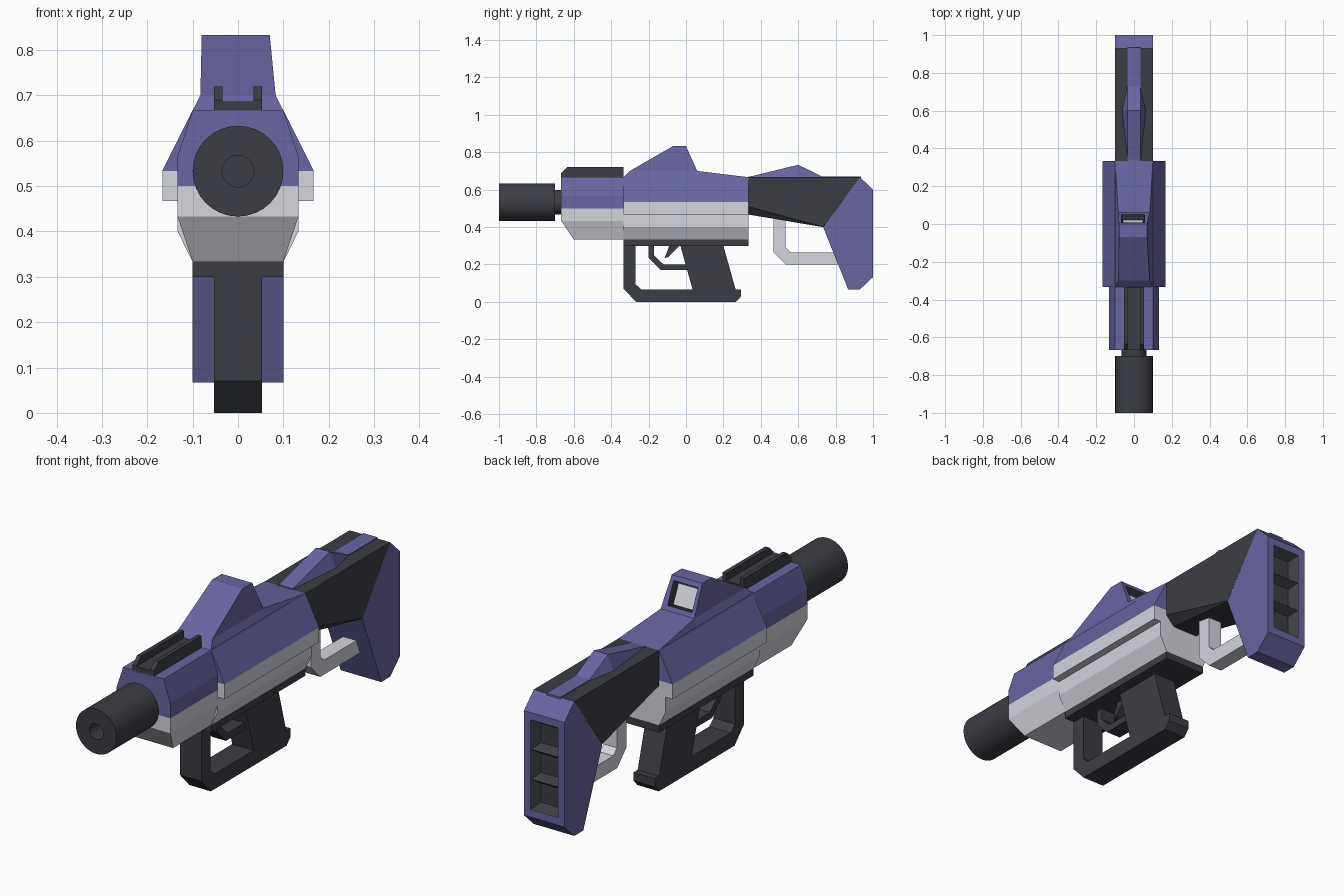
import bpy, bmesh, math
from mathutils import Matrix, Vector

if "Cube" in bpy.data.objects:
    bpy.data.objects.remove(bpy.data.objects["Cube"])


def material(name, rgb):
    m = bpy.data.materials.new(name)
    m.diffuse_color = (*rgb, 1)
    m.use_nodes = True
    m.node_tree.nodes["Principled BSDF"].inputs["Base Color"].default_value = m.diffuse_color
    return m


PURPLE = material("purple", (0.14, 0.13, 0.36))
LIGHT = material("light_grey", (0.66, 0.67, 0.73))
DARK = material("dark_grey", (0.045, 0.048, 0.058))


def finish(name, bm, mat):
    bmesh.ops.remove_doubles(bm, verts=bm.verts, dist=1e-5)
    bmesh.ops.recalc_face_normals(bm, faces=bm.faces)
    me = bpy.data.meshes.new(name)
    bm.to_mesh(me)
    bm.free()
    me.materials.append(mat)
    ob = bpy.data.objects.new(name, me)
    bpy.context.collection.objects.link(ob)
    return ob


def loft(name, rings, mat):
    """Skin equal-length rings of points and cap both ends."""
    bm = bmesh.new()
    vs = [[bm.verts.new(p) for p in r] for r in rings]
    n = len(vs[0])
    for a, b in zip(vs, vs[1:]):
        for i in range(n):
            j = (i + 1) % n
            bm.faces.new((a[i], a[j], b[j], b[i]))
    bm.faces.new(vs[0])
    bm.faces.new(vs[-1])
    bmesh.ops.dissolve_degenerate(bm, dist=1e-5, edges=bm.edges)
    return finish(name, bm, mat)


def plate(name, profile, half, mat):
    """Side profile (y, z) extruded across x."""
    return loft(name, [[(x, y, z) for y, z in profile] for x in (-half, half)], mat)


def section(y, half):
    """Mirror a half cross-section (x, z) into a full ring at y."""
    return [(x, y, z) for x, z in half] + [(-x, y, z) for x, z in reversed(half)]


def body(name, y0, y1, half, mat):
    return loft(name, [section(y0, half), section(y1, half)], mat)


def box(name, centre, size, tilt, mat, inset=0, depth=0):
    """Box, optionally with a recess pushed into its rear (+y) face."""
    bm = bmesh.new()
    bmesh.ops.create_cube(bm, size=1)
    bmesh.ops.scale(bm, vec=size, verts=bm.verts)
    if inset:
        face = max(bm.faces, key=lambda f: f.calc_center_median().y)
        bmesh.ops.inset_region(bm, faces=[face], thickness=inset)
        bmesh.ops.translate(bm, vec=(0, -depth, 0), verts=face.verts)
    bmesh.ops.transform(bm, verts=bm.verts,
                        matrix=Matrix.Translation(centre) @ Matrix.Rotation(tilt, 4, 'X'))
    return finish(name, bm, mat)


def cut(ob, cutter):
    mod = ob.modifiers.new("cut", 'BOOLEAN')
    mod.operation, mod.solver, mod.object = 'DIFFERENCE', 'EXACT', cutter
    bpy.context.view_layer.objects.active = ob
    bpy.ops.object.modifier_apply(modifier=mod.name)
    bpy.data.objects.remove(cutter)


# Hollow muzzle and its neck
def circle(r, y, n=32):
    return [(r * math.cos(2 * math.pi * i / n), y, 0.533 + r * math.sin(2 * math.pi * i / n))
            for i in range(n)]


muzzle = loft("muzzle", [circle(r, y) for r, y in (
    (0.035, -0.9), (0.035, -1), (0.1, -1), (0.1, -0.7), (0.065, -0.7), (0.065, -0.65))], DARK)
bpy.context.view_layer.objects.active = muzzle
muzzle.select_set(True)
bpy.ops.object.shade_smooth_by_angle(angle=math.radians(30))
muzzle.select_set(False)

# Handguard: purple top, grey bottom with sloped nose
body("handguard_top", -0.667, -0.333, [(0.1, 0.667), (0.133, 0.567), (0.133, 0.5)], PURPLE)
nose = [(0.133, 0.5), (0.133, 0.433), (0.133, 0.433)]
full = [(0.133, 0.5), (0.133, 0.433), (0.1, 0.333)]
loft("handguard_bottom", [section(-0.667, nose), section(-0.6, full), section(-0.333, full)], LIGHT)

# Top rail: base with two prongs
plate("rail_base", [(-0.667, 0.66), (-0.667, 0.687), (-0.333, 0.687), (-0.333, 0.66)], 0.053, DARK)
for side, label in ((-1, "left"), (1, "right")):
    prong = [(-0.667, 0.68), (-0.667, 0.69), (-0.635, 0.72), (-0.333, 0.72), (-0.333, 0.68)]
    loft("rail_prong_" + label,
         [[(side * x, y, z) for y, z in prong] for x in (0.034, 0.053)], DARK)

# Receiver
body("receiver_top", -0.333, 0.333, [(0.1, 0.667), (0.167, 0.533)], PURPLE)
body("receiver_bottom", -0.333, 0.333,
     [(0.167, 0.533), (0.167, 0.467), (0.133, 0.467), (0.133, 0.4), (0.1, 0.333)], LIGHT)
body("under_rail", -0.333, 0.333, [(0.1, 0.333), (0.1, 0.3)], DARK)

# Sight hump with a recessed rear window
rings = []
for y, right, left, z in ((-0.333, 0.1, 0.1, 0.667), (-0.3, 0.083, 0.083, 0.7),
                          (-0.07, 0.07, 0.08, 0.833), (0, 0.07, 0.08, 0.833),
                          (0.06, 0.083, 0.083, 0.7), (0.333, 0.1, 0.1, 0.667)):
    low = min(z, 0.7)
    w = 0.1 if z < 0.68 else 0.083
    rings.append([(0.1, y, 0.66), (w, y, low), (right, y, z),
                  (-left, y, z), (-w, y, low), (-0.1, y, 0.66)])
hump = loft("sight_hump", rings, PURPLE)
tilt = math.atan2(0.06, 0.133)
normal = Vector((0, math.cos(tilt), math.sin(tilt)))
window = Vector((-0.005, 0.03, 0.766))
cut(hump, box("window_cutter", window, (0.12, 0.1, 0.104), tilt, PURPLE))
box("window_frame", window - normal * 0.026, (0.12, 0.048, 0.104), tilt, DARK, 0.006, 0.04)
box("window_pane", window - normal * 0.036, (0.106, 0.012, 0.09), tilt, LIGHT)

# Grip with hand guard, trigger guard and trigger
plate("grip", [(-0.333, 0.3), (-0.333, 0.07), (-0.267, 0), (0.267, 0), (0.295, 0.03),
               (0.295, 0.067), (0.265, 0.067), (0.2, 0.3), (-0.03, 0.3), (0.035, 0.067),
               (-0.24, 0.067), (-0.27, 0.095), (-0.27, 0.3)], 0.053, DARK)
plate("trigger_guard", [(-0.2, 0.3), (-0.2, 0.235), (-0.135, 0.17), (0.02, 0.17), (0.02, 0.2),
                        (-0.12, 0.2), (-0.17, 0.248), (-0.17, 0.3)], 0.035, DARK)
plate("trigger", [(-0.09, 0.3), (-0.1, 0.27), (-0.115, 0.235), (-0.095, 0.24),
                  (-0.035, 0.3)], 0.018, DARK)

# Stock wedge, cheek strip and raised cheek rest
loft("stock", [section(0.333, [(0.1, 0.667), (0.1, 0.51), (0.06, 0.467)]),
               section(0.733, [(0.1, 0.667), (0.1, 0.402), (0.098, 0.4)]),
               section(0.93, [(0.1, 0.667), (0.1, 0.666), (0.098, 0.665)])], DARK)
body("cheek_strip", 0.333, 0.935, [(0.035, 0.67), (0.035, 0.66)], PURPLE)
loft("cheek_rest", [section(0.333, [(0.035, 0.668), (0.035, 0.66)]),
                    section(0.6, [(0.035, 0.733), (0.065, 0.66)]),
                    section(0.733, [(0.035, 0.668), (0.035, 0.66)])], PURPLE)

# Butt with a dark panel of three square recesses
butt = plate("butt", [(0.93, 0.667), (1, 0.6), (1, 0.133), (0.93, 0.067),
                      (0.867, 0.067), (0.733, 0.4)], 0.1, PURPLE)
cut(butt, box("panel_cutter", (0, 1, 0.367), (0.134, 0.09, 0.4), 0, PURPLE))
for i in range(3):
    box(f"butt_panel_{i + 1}", (0, 0.975, 0.367 + (i - 1) * 0.1333),
        (0.134, 0.042, 0.1333), 0, DARK, 0.034, 0.035)

# Grey support hook below the stock
plate("support_hook", [(0.467, 0.45), (0.467, 0.267), (0.533, 0.2), (0.83, 0.2), (0.8, 0.265),
                       (0.56, 0.265), (0.533, 0.29), (0.533, 0.44)], 0.033, LIGHT)
